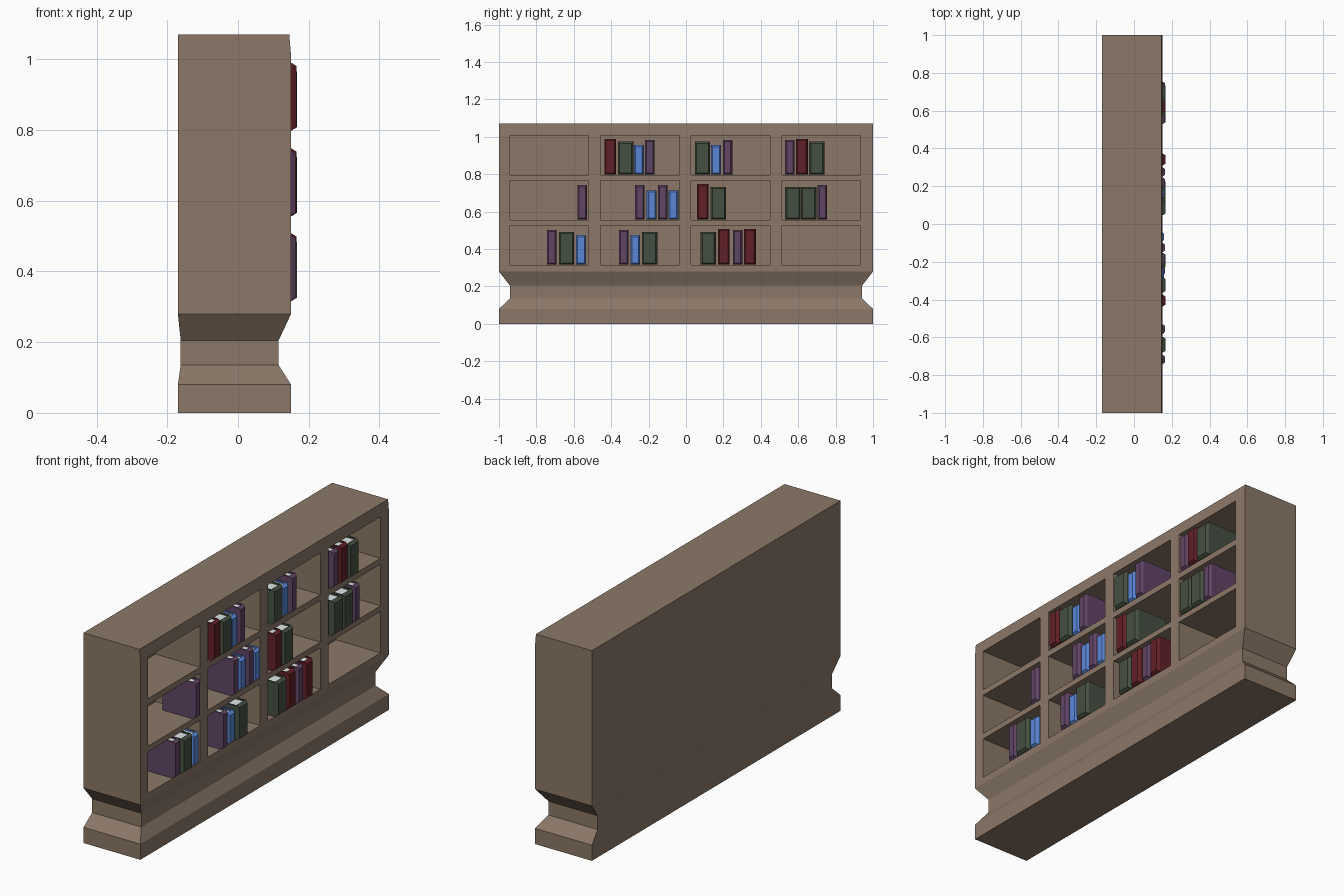
import bpy, bmesh

if "Cube" in bpy.data.objects:
    bpy.data.objects.remove(bpy.data.objects["Cube"])


def material(name, rgb):
    m = bpy.data.materials.new(name)
    m.diffuse_color = (*rgb, 1)
    m.use_nodes = True
    m.node_tree.nodes["Principled BSDF"].inputs["Base Color"].default_value = m.diffuse_color
    return m


WOOD = material("wood", (0.26, 0.19, 0.14))
PAGES = material("paper", (0.72, 0.80, 0.80))
# kind: (cover material, thickness, height, spine x)
KINDS = {
    "R": (material("red_cover", (0.12, 0.015, 0.02)), 0.063, 0.19, 0.166),
    "G": (material("green_cover", (0.06, 0.08, 0.055)), 0.082, 0.175, 0.167),
    "B": (material("blue_cover", (0.10, 0.24, 0.68)), 0.053, 0.157, 0.158),
    "P": (material("purple_cover", (0.12, 0.06, 0.13)), 0.051, 0.185, 0.163),
}


def loft(bm, rings, mat=0):
    """Skin a stack of four-point rings and cap both ends."""
    rings = [[bm.verts.new(p) for p in r] for r in rings]
    faces = [bm.faces.new(rings[0][::-1]), bm.faces.new(rings[-1])]
    for a, b in zip(rings, rings[1:]):
        for i in range(4):
            j = (i + 1) % 4
            faces.append(bm.faces.new((a[i], a[j], b[j], b[i])))
    for f in faces:
        f.material_index = mat


def box(bm, x0, x1, y0, y1, z0, z1, mat=0):
    loft(bm, [[(x0, y0, z), (x1, y0, z), (x1, y1, z), (x0, y1, z)]
              for z in (z0, z1)], mat)


def finish(bm, name, *mats):
    bmesh.ops.recalc_face_normals(bm, faces=bm.faces)
    me = bpy.data.meshes.new(name)
    bm.to_mesh(me)
    bm.free()
    for m in mats:
        me.materials.append(m)
    ob = bpy.data.objects.new(name, me)
    bpy.context.collection.objects.link(ob)
    return ob


# Case with waisted plinth: (z, back x, front x, half length)
LEVELS = [(0, -0.17, 0.15, 1), (0.08, -0.17, 0.15, 1),
          (0.135, -0.162, 0.115, 0.942), (0.205, -0.162, 0.115, 0.942),
          (0.28, -0.17, 0.15, 1), (1.01, -0.17, 0.15, 1),
          (1.07, -0.17, 0.145, 1)]
bm = bmesh.new()
loft(bm, [[(b, -h, z), (f, -h, z), (f, h, z), (b, h, z)]
          for z, b, f, h in LEVELS])
case = finish(bm, "bookcase", WOOD)

# Twelve compartments cut into the case
COLS = [-0.94, -0.456, 0.028, 0.512]
ROWS = [0.315, 0.555, 0.797]
bm = bmesh.new()
for y in COLS:
    for z in ROWS:
        box(bm, -0.10, 0.25, y, y + 0.42, z, z + 0.211)
cutter = finish(bm, "compartment_cutter", WOOD)
cutter.hide_render = True
mod = case.modifiers.new("compartments", "BOOLEAN")
mod.operation, mod.object, mod.solver = "DIFFERENCE", cutter, "EXACT"
bpy.context.view_layer.objects.active = case
bpy.ops.object.modifier_apply(modifier=mod.name)
bpy.data.objects.remove(cutter)


def book(kind, y0, z0):
    cover, w, h, xf = KINDS[kind]
    y1, z1 = y0 + w, z0 + h
    xb, xs, c, t = -0.02, xf - 0.014, 0.009, 0.008
    bm = bmesh.new()
    # side boards
    box(bm, xb, xs, y0, y0 + t, z0, z1)
    box(bm, xb, xs, y1 - t, y1, z0, z1)
    # chamfered spine
    loft(bm, [[(x, y0 + d, z0 + d), (x, y1 - d, z0 + d),
               (x, y1 - d, z1 - d), (x, y0 + d, z1 - d)]
              for x, d in ((xs - 0.004, 0), (xs, 0), (xf, c))])
    # page block
    box(bm, xb + 0.006, xs - 0.004, y0 + t, y1 - t, z0 + 0.005, z1 - 0.007, 1)
    finish(bm, "book", cover, PAGES)


# Books per shelf, bottom to top: kind and left edge
SHELVES = [
    [("P", -.743), ("G", -.68), ("B", -.588), ("P", -.358), ("B", -.298),
     ("G", -.235), ("G", .078), ("R", .17), ("P", .25), ("R", .31)],
    [("P", -.58), ("P", -.272), ("B", -.21), ("P", -.15), ("B", -.094),
     ("R", .058), ("G", .132), ("G", .53), ("G", .615), ("P", .704)],
    [("R", -.437), ("G", -.364), ("B", -.278), ("P", -.219), ("G", .047),
     ("B", .134), ("P", .197), ("P", .53), ("R", .588), ("G", .658)],
]
for z, shelf in zip(ROWS, SHELVES):
    for kind, y in shelf:
        book(kind, y, z + 0.002)
